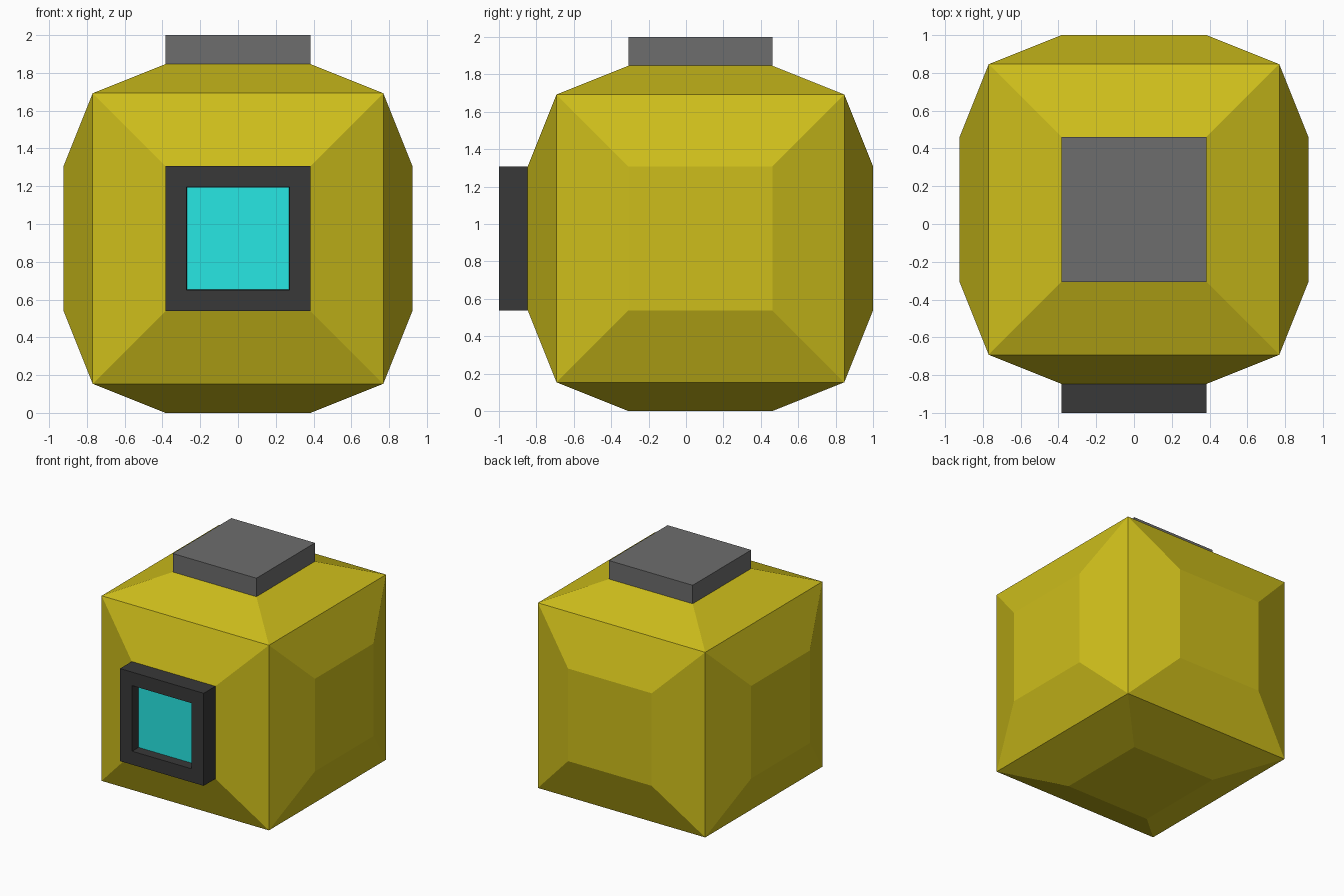
import bpy, bmesh
from mathutils import Matrix, Vector

if "Cube" in bpy.data.objects:
    bpy.data.objects.remove(bpy.data.objects["Cube"])


def material(name, srgb):
    m = bpy.data.materials.new(name)
    lin = [((c / 255 + 0.055) / 1.055) ** 2.4 for c in srgb]
    m.diffuse_color = (*lin, 1)
    m.use_nodes = True
    m.node_tree.nodes["Principled BSDF"].inputs["Base Color"].default_value = m.diffuse_color
    return m


yellow = material("mustard yellow", (206, 190, 27))
grey = material("mid grey", (109, 109, 109))
dark = material("dark grey", (56, 56, 56))
cyan = material("cyan", (40, 234, 231))

U = 2 / 13                      # one grid unit of the model
CY, CZ = U / 2, 6 * U           # centre of the body


def box(size, centre):
    bm = bmesh.new()
    bmesh.ops.create_cube(bm, size=1, matrix=Matrix.Translation(centre) @ Matrix.Diagonal((*size, 1)))
    bm.normal_update()
    return bm


def inset(bm, face, thickness, move):
    """Inset one face evenly, then move the inner face."""
    bmesh.ops.inset_individual(bm, faces=[face], thickness=thickness, depth=0, use_even_offset=True)
    bmesh.ops.translate(bm, verts=face.verts, vec=move)


def finish(bm, name, mats):
    me = bpy.data.meshes.new(name)
    bm.to_mesh(me)
    bm.free()
    for m in mats:
        me.materials.append(m)
    ob = bpy.data.objects.new(name, me)
    bpy.context.collection.objects.link(ob)


# Body: cube with a raised bevelled panel on all six sides
body = box((10 * U,) * 3, (0, CY, CZ))
for f in list(body.faces):
    inset(body, f, 2.5 * U, f.normal * U)
finish(body, "body", [yellow])

# Cap on top
finish(box((5 * U, 5 * U, U), (0, CY, CZ + 6.5 * U)), "top_cap", [grey])

# Square window frame on the front, with a recessed cyan pane
frame = box((5 * U, U, 5 * U), (0, CY - 6.5 * U, CZ))
pane = next(f for f in frame.faces if f.normal.y < -0.9)
inset(frame, pane, 0.112, Vector((0, 0, 0)))
inset(frame, pane, 0.002, Vector((0, 0.08, 0)))
pane.material_index = 1
# only the pane is cyan
finish(frame, "window_frame", [dark, cyan])
